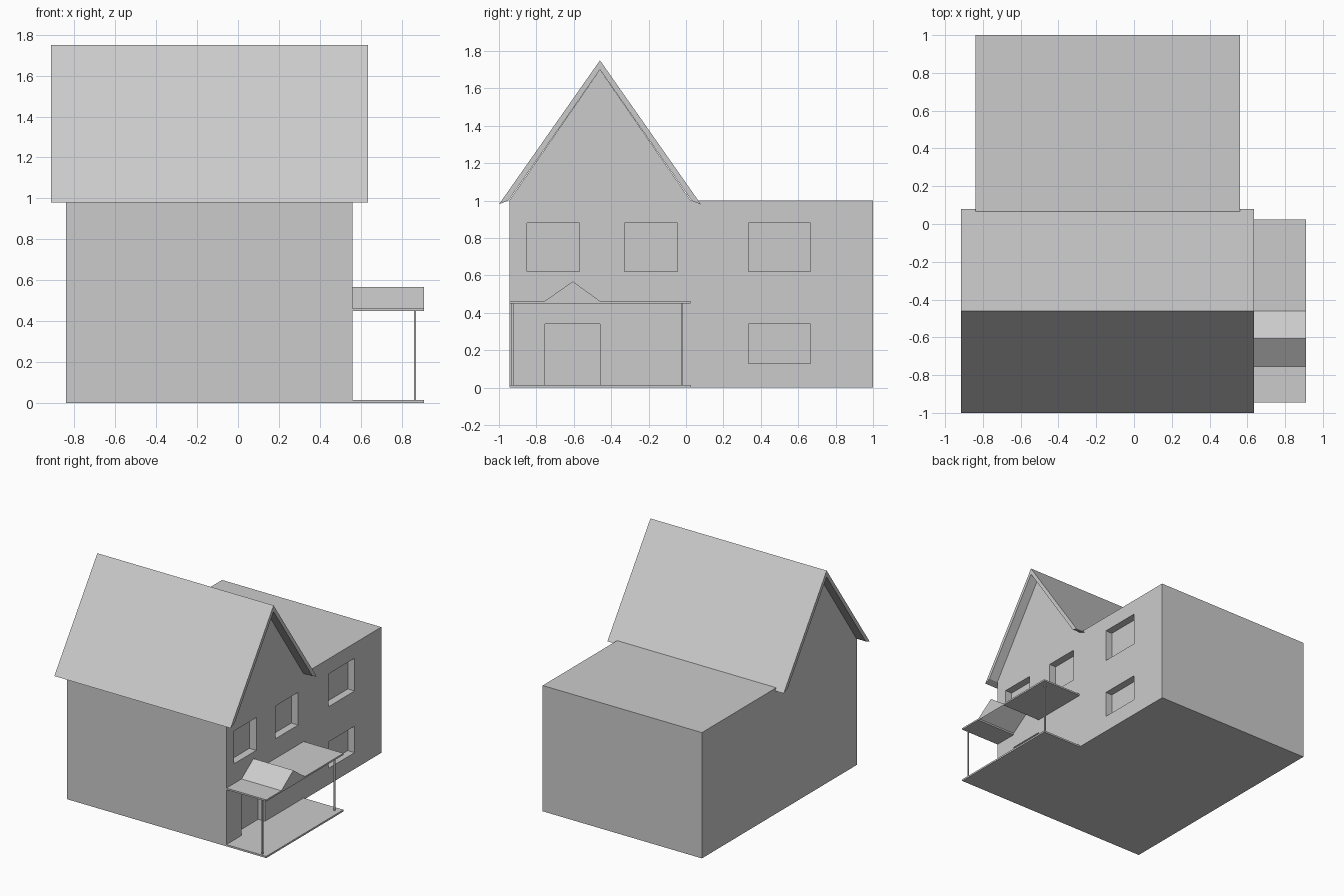
import bpy, bmesh

if "Cube" in bpy.data.objects:
    bpy.data.objects.remove(bpy.data.objects["Cube"])


def finish(name, bm):
    bmesh.ops.recalc_face_normals(bm, faces=bm.faces)
    mesh = bpy.data.meshes.new(name)
    bm.to_mesh(mesh)
    bm.free()
    obj = bpy.data.objects.new(name, mesh)
    bpy.context.collection.objects.link(obj)
    return obj


def add_prism(bm, profile, x0, x1):
    """Extrude a closed (y, z) profile along x."""
    face = bm.faces.new([bm.verts.new((x0, y, z)) for y, z in profile])
    ext = bmesh.ops.extrude_face_region(bm, geom=[face], use_keep_orig=True)
    verts = [g for g in ext["geom"] if isinstance(g, bmesh.types.BMVert)]
    bmesh.ops.translate(bm, verts=verts, vec=(x1 - x0, 0, 0))


def prism(name, profile, x0, x1):
    bm = bmesh.new()
    add_prism(bm, profile, x0, x1)
    return finish(name, bm)


def rect(y0, y1, z0, z1):
    return [(y0, z0), (y1, z0), (y1, z1), (y0, z1)]


WALL_L, WALL_R = -0.84, 0.56
FRONT, WING, RIDGE = -0.945, 0.025, -0.46
PORCH_X = 0.91

# House walls with gable ends and a flat-topped rear wing
walls = prism("house_walls", [(FRONT, 0), (1, 0), (1, 1), (WING, 1),
                              (RIDGE, 1.70), (FRONT, 1)], WALL_L, WALL_R)

# Recessed windows and door
openings = [
    (-0.85, -0.57, 0.62, 0.88),
    (-0.33, -0.045, 0.62, 0.88),
    (0.335, 0.665, 0.62, 0.88),
    (0.335, 0.665, 0.13, 0.34),
    (-0.755, -0.46, 0.014, 0.34),
]
bm = bmesh.new()
for o in openings:
    add_prism(bm, rect(*o), WALL_R - 0.06, WALL_R + 0.05)
cutter = finish("opening_cutter", bm)
cutter.hide_render = True
cutter.display_type = 'WIRE'
mod = walls.modifiers.new("openings", 'BOOLEAN')
mod.operation = 'DIFFERENCE'
mod.solver = 'EXACT'
mod.object = cutter

# Steep main roof
prism("main_roof", [(-1, 0.98), (RIDGE, 1.75), (0.08, 0.98),
                    (0.03, 1.0), (RIDGE, 1.70), (-0.95, 1.0)], -0.915, 0.635)

# Porch floor and the two flat porch roof slabs
prism("porch_floor", rect(FRONT, WING, 0, 0.014), WALL_R, PORCH_X)
GY0, GY1, GZ = -0.755, -0.46, 0.463
prism("porch_roof_left", rect(FRONT, GY0, 0.45, GZ), WALL_R, PORCH_X)
prism("porch_roof_right", rect(GY1, WING, 0.45, GZ), WALL_R, PORCH_X)

# Small porch gable over the door: closed front, open underneath
bm = bmesh.new()
outline = [(GY0, 0.45), (GY0, GZ), (-0.605, 0.568), (GY1, GZ), (GY1, 0.45)]
front = [bm.verts.new((PORCH_X, y, z)) for y, z in outline]
back = [bm.verts.new((WALL_R, y, z)) for y, z in outline]
bm.faces.new(front)
for i in (1, 2):
    bm.faces.new((front[i], front[i + 1], back[i + 1], back[i]))
finish("porch_gable", bm)

# Porch posts
for side, y in (("left", -0.927), ("right", -0.022)):
    prism("porch_post_" + side, rect(y - 0.005, y + 0.005, 0.014, 0.45), 0.86, 0.87)
